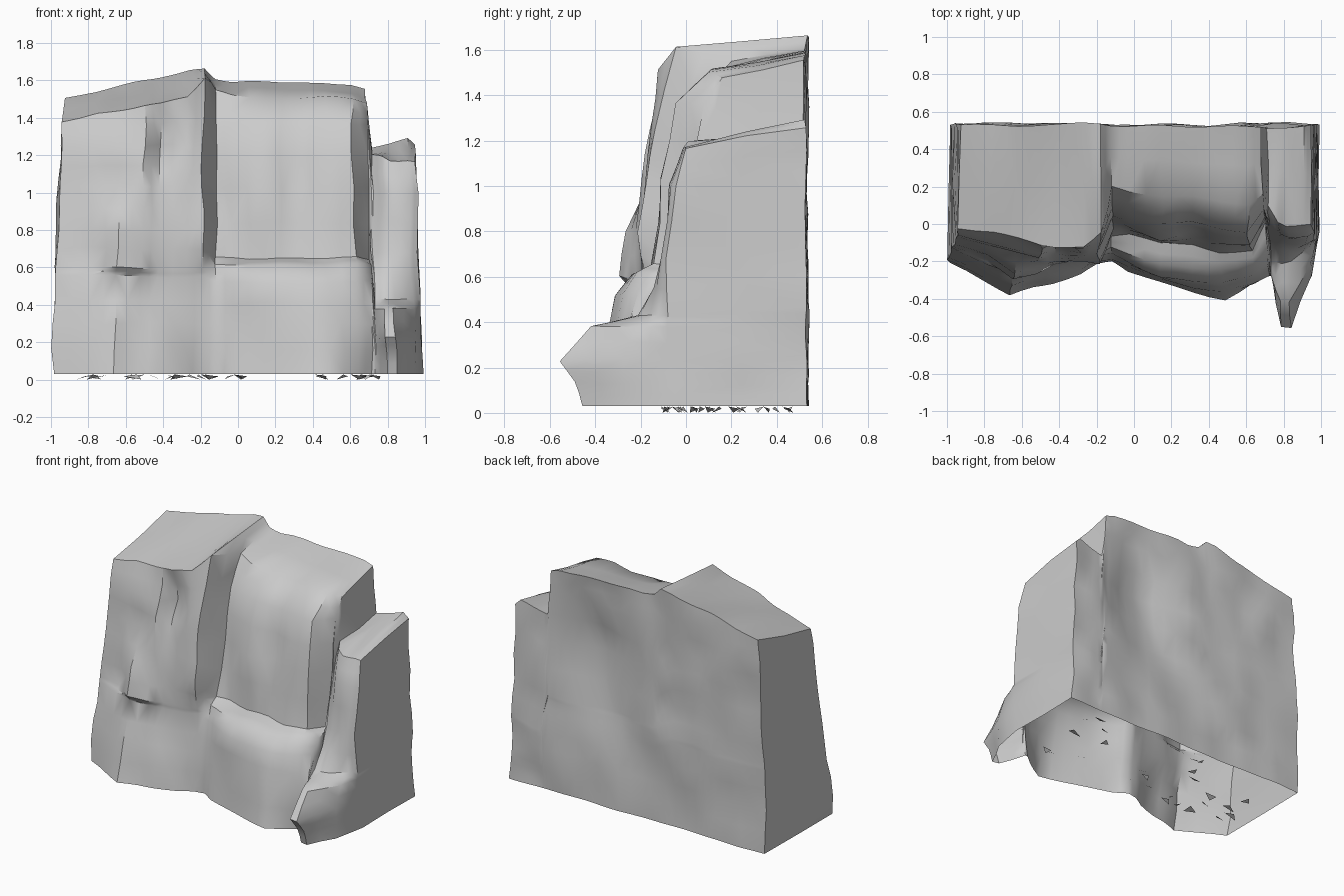
import bpy, bmesh, math, random
from mathutils import Vector, noise

if "Cube" in bpy.data.objects:
    bpy.data.objects.remove(bpy.data.objects["Cube"])

random.seed(4)
BASE, BACK = 0.03, 0.53

stone = bpy.data.materials.new("grey_stone")
stone.diffuse_color = (0.6, 0.6, 0.6, 1)
stone.use_nodes = True
stone.node_tree.nodes["Principled BSDF"].inputs["Base Color"].default_value = stone.diffuse_color


def finish(name, bm, angle):
    me = bpy.data.meshes.new(name)
    bm.to_mesh(me)
    bm.free()
    ob = bpy.data.objects.new(name, me)
    bpy.context.collection.objects.link(ob)
    me.materials.append(stone)
    bpy.ops.object.select_all(action='DESELECT')
    bpy.context.view_layer.objects.active = ob
    ob.select_set(True)
    bpy.ops.object.shade_smooth_by_angle(angle=math.radians(angle))
    return ob


# Each section: row heights below the lip, then columns of (x, lip z, back top z, front y per row)
# tall left buttress with a bulge, a scar and the central crack wall
left = ((.03, .30, .56, .60, .80, 1.03, 1.25), [
    (-.99, 1.37, 1.50, -.20, -.17, -.14, -.13, -.10, -.07, -.05, -.02),
    (-.80, 1.42, 1.54, -.30, -.27, -.23, -.20, -.16, -.13, -.10, -.05),
    (-.66, 1.44, 1.57, -.38, -.33, -.26, -.30, -.26, -.16, -.14, -.08),
    (-.53, 1.46, 1.60, -.33, -.29, -.24, -.27, -.22, -.19, -.17, -.11),
    (-.44, 1.47, 1.62, -.31, -.27, -.22, -.22, -.20, -.15, -.08, -.12),
    (-.28, 1.52, 1.65, -.26, -.22, -.20, -.20, -.19, -.19, -.16, -.11),
    (-.19, 1.62, 1.66, -.21, -.19, -.18, -.18, -.20, -.19, -.14, -.04)])
# round-topped centre buttress standing on the foot ledge
centre = ((.03, .30, .52, .61, .65, 1.02, 1.36), [
    (-.12, 1.55, 1.61, -.20, -.19, -.17, -.13, -.07, .02, .08, .20),
    (-.03, 1.53, 1.59, -.26, -.24, -.21, -.16, -.06, -.02, .05, .17),
    (.15, 1.52, 1.59, -.32, -.31, -.28, -.21, -.10, -.09, .02, .15),
    (.32, 1.52, 1.59, -.36, -.34, -.30, -.23, -.11, -.05, .02, .14),
    (.48, 1.52, 1.59, -.40, -.36, -.31, -.23, -.15, -.10, -.02, .12),
    (.64, 1.50, 1.58, -.31, -.31, -.28, -.22, -.15, -.11, -.04, .10),
    (.72, 1.48, 1.56, -.26, -.27, -.22, -.14, .01, .04, .08, .16)])
# lower right buttress with the flat-topped spur at its foot
right = ((.03, .13, .23, .38, .43, .68, 1.00), [
    (.74, 1.20, 1.24, -.26, -.28, -.28, -.26, -.20, -.05, .02, .10),
    (.80, 1.20, 1.25, -.45, -.48, -.54, -.41, -.21, -.09, -.05, .02),
    (.85, 1.18, 1.26, -.46, -.49, -.55, -.42, -.20, -.10, -.07, .00),
    (.95, 1.18, 1.29, -.28, -.28, -.28, -.22, -.13, -.10, -.07, .00),
    (.99, 1.17, 1.26, -.05, -.05, -.06, -.08, -.08, -.08, -.05, .00)])


def scoop(x, z):
    """Diagonal hollow in the rear wall."""
    s, t = (x - .35) - .4 * (z - 1.0), z - 1.0
    return .11 * math.exp(-(s / .25) ** 2 - (t / .35) ** 2)


# one open-bottomed shell: front, top, back and end walls
bm = bmesh.new()
fronts, backs = [], []
for heights, columns in (left, centre, right):
    for x, lip, top, *ys in columns:
        f, b = [], []
        for z, y in zip(heights + (lip,), ys):
            zb = BASE + (z - BASE) * (top - BASE) / (lip - BASE)
            f.append(bm.verts.new((x * (1 - .035 * z), y, z)))
            b.append(bm.verts.new((x * (1 - .035 * zb), BACK - scoop(x, zb), zb)))
        fronts.append(f)
        backs.append(b)
for f, g, b, c in zip(fronts, fronts[1:], backs, backs[1:]):
    for j in range(7):
        bm.faces.new((f[j], g[j], g[j + 1], f[j + 1]))
        bm.faces.new((b[j], b[j + 1], c[j + 1], c[j]))
    bm.faces.new((f[-1], g[-1], c[-1], b[-1]))
for f, b in ((fronts[0], backs[0]), (backs[-1], fronts[-1])):
    for j in range(7):
        bm.faces.new((f[j], f[j + 1], b[j + 1], b[j]))
bmesh.ops.recalc_face_normals(bm, faces=bm.faces)

# weathering: finer faces, uneven surface, base kept level
bmesh.ops.subdivide_edges(bm, edges=bm.edges[:], cuts=1, use_grid_fill=True)
for v in bm.verts:
    d = noise.noise_vector(v.co * 4 + Vector((3, 1, 7))) * .022
    if v.co.z < BASE + .01:
        d.z = 0
    v.co += d
bmesh.ops.triangulate(bm, faces=bm.faces[:])
finish("cliff_shell", bm, 38)

# thin broken chips left at the base
bm = bmesh.new()
for i in range(26):
    c = Vector((random.uniform(-.85, .85), random.uniform(-.15, .48), .028))
    a, r = random.uniform(0, 6), random.uniform(.03, .06)
    ring = [bm.verts.new(c + Vector((r * math.cos(a + t), .5 * r * math.sin(a + t), -h)))
            for t, h in ((0, 0), (4.2, .027), (2.1, .01))]
    bm.faces.new(ring)
finish("base_chips", bm, 20)
